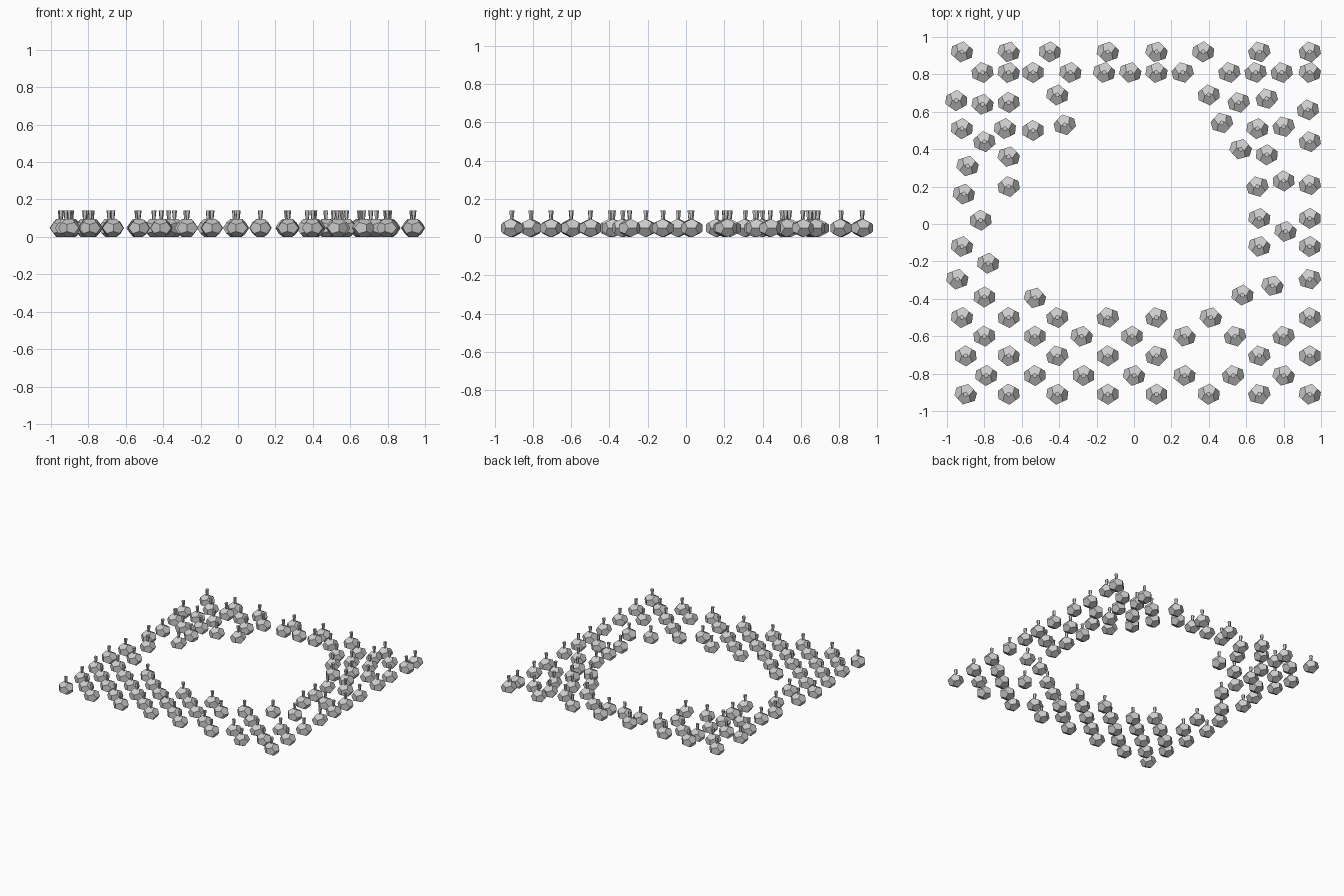
import bpy, bmesh, math, random

if "Cube" in bpy.data.objects:
    bpy.data.objects.remove(bpy.data.objects["Cube"])

random.seed(4)
PHI = (1 + 5 ** 0.5) / 2


# Faceted gourd body (squashed dodecahedron) with a flared five-sided stem
def pumpkin_mesh(radius=0.0565, height=0.096, top=0.14):
    bm = bmesh.new()
    signs = (-1, 1)
    pts = [(a, b, c) for a in signs for b in signs for c in signs]
    for a in signs:
        for b in signs:
            pts += [(0, a * PHI, b / PHI), (a / PHI, 0, b * PHI), (a * PHI, b / PHI, 0)]
    k, kz = radius / PHI, height / 2 / PHI
    for x, y, z in pts:
        bm.verts.new((x * k, y * k, z * kz + height / 2))
    bmesh.ops.convex_hull(bm, input=bm.verts[:])
    bmesh.ops.dissolve_limit(bm, angle_limit=0.02, verts=bm.verts[:], edges=bm.edges[:])
    stem = bmesh.ops.create_cone(bm, cap_ends=True, segments=5,
                                 radius1=0.008, radius2=0.014, depth=top - 0.085)
    bmesh.ops.translate(bm, verts=stem["verts"], vec=(0, 0, (top + 0.085) / 2))
    bmesh.ops.recalc_face_normals(bm, faces=bm.faces[:])
    me = bpy.data.meshes.new("pumpkin")
    bm.to_mesh(me)
    bm.free()
    return me


# Straight rows of the patch: y -> x positions
rows = {
    0.92: (-.92, -.67, -.45, -.14, .12, .37, .67, .94),
    0.81: (-.81, -.67, -.54, -.34, -.16, -.02, .12, .26, .51, .65, .79, .94),
    -0.50: (-.92, -.67, -.41, -.14, .12, .41, .94),
    -0.60: (-.80, -.53, -.28, -.01, .27, .54, .80),
    -0.705: (-.90, -.67, -.41, -.14, .12, .67, .94),
    -0.81: (-.79, -.53, -.27, 0, .27, .53, .80),
    -0.91: (-.90, -.67, -.41, -.14, .12, .40, .67, .94),
}
# Scattered plants around the clearing
left_side = [(-.95, .66), (-.81, .64), (-.67, .65), (-.41, .69), (-.92, .51),
             (-.80, .44), (-.69, .51), (-.54, .50), (-.37, .53), (-.89, .31),
             (-.67, .36), (-.91, .16), (-.67, .20), (-.82, .02), (-.92, -.12),
             (-.78, -.21), (-.945, -.295), (-.80, -.39), (-.53, -.395)]
right_side = [(.40, .69), (.56, .65), (.71, .67), (.93, .61), (.47, .54),
              (.57, .40), (.66, .51), (.80, .52), (.94, .44), (.71, .37),
              (.66, .20), (.80, .23), (.94, .21), (.67, .03), (.81, -.04),
              (.94, .03), (.67, -.12), (.94, -.12), (.94, -.295),
              (.58, -.38), (.74, -.33)]

mesh = pumpkin_mesh()
spots = [(x, y) for y, xs in rows.items() for x in xs] + left_side + right_side
for i, (x, y) in enumerate(spots):
    ob = bpy.data.objects.new(f"pumpkin_{i + 1}", mesh)
    ob.location = (x, y, 0)
    ob.rotation_euler.z = random.uniform(-0.3, 0.3)
    bpy.context.collection.objects.link(ob)
